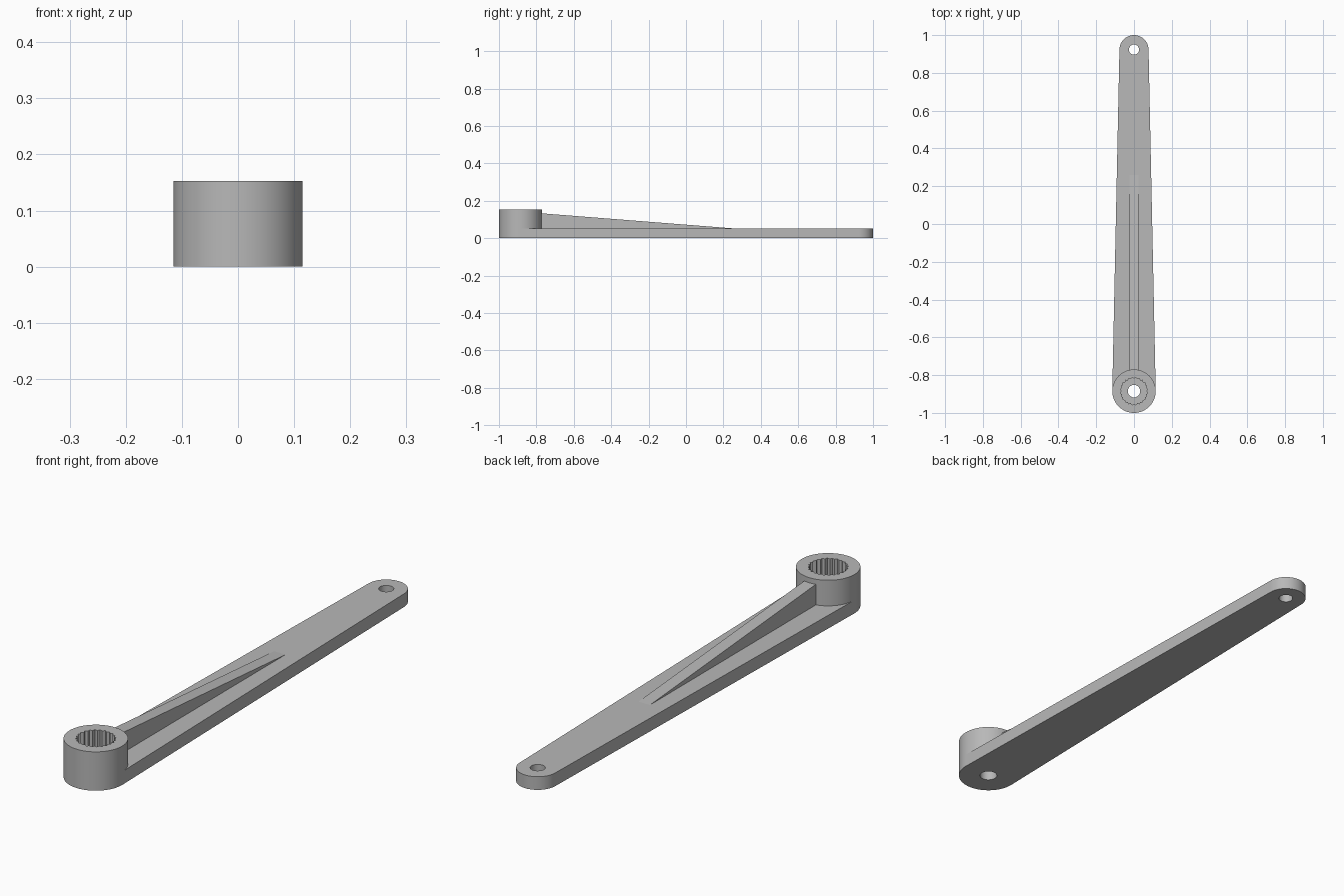
import bpy
import bmesh
from math import sin, cos, pi, asin, radians

if "Cube" in bpy.data.objects:
    bpy.data.objects.remove(bpy.data.objects["Cube"], do_unlink=True)

HUB_Y, HUB_R = -0.885, 0.115
TIP_Y, TIP_R = 0.923, 0.077
PLATE_TOP, HUB_TOP = 0.052, 0.153

grey = bpy.data.materials.new("light_grey_plastic")
grey.use_nodes = True
colour = (0.48, 0.48, 0.48, 1)
grey.diffuse_color = colour
grey.node_tree.nodes["Principled BSDF"].inputs["Base Color"].default_value = colour


def arc(y, r, start, end, steps):
    """Points along an arc centred on the arm's axis."""
    angles = [start + (end - start) * i / steps for i in range(steps + 1)]
    return [(r * cos(a), y + r * sin(a)) for a in angles]


def circle(y, r, steps=48):
    return arc(y, r, 0, 2 * pi, steps)[:-1]


def finish(name, bm):
    bmesh.ops.recalc_face_normals(bm, faces=bm.faces[:])
    mesh = bpy.data.meshes.new(name)
    bm.to_mesh(mesh)
    bm.free()
    mesh.materials.append(grey)
    obj = bpy.data.objects.new(name, mesh)
    bpy.context.collection.objects.link(obj)
    bpy.ops.object.select_all(action="DESELECT")
    obj.select_set(True)
    bpy.context.view_layer.objects.active = obj
    bpy.ops.object.shade_smooth_by_angle(angle=radians(30))
    return obj


def prism(name, loops, z0, z1):
    """Upright solid from an outer loop followed by hole loops."""
    bm = bmesh.new()
    caps = ([], [])
    for loop in loops:
        n = len(loop)
        rings = [[bm.verts.new((x, y, z)) for x, y in loop] for z in (z0, z1)]
        for ring, edges in zip(rings, caps):
            edges += [bm.edges.new((ring[i], ring[(i + 1) % n])) for i in range(n)]
        low, high = rings
        for i in range(n):
            j = (i + 1) % n
            bm.faces.new((low[i], low[j], high[j], high[i]))
    for edges in caps:
        bmesh.ops.triangle_fill(bm, edges=edges, use_beauty=True)
    return finish(name, bm)


# Tapered arm plate: two end arcs joined by their tangents, with a hole at each end
lean = asin((HUB_R - TIP_R) / (TIP_Y - HUB_Y))
outline = arc(TIP_Y, TIP_R, lean, pi - lean, 32)
outline += arc(HUB_Y, HUB_R, pi - lean, 2 * pi + lean, 32)
prism("arm_plate", [outline, circle(TIP_Y, 0.027), circle(HUB_Y, 0.033)], 0, PLATE_TOP)

# Round hub with a toothed socket
TEETH = 24
socket = []
for i in range(TEETH * 2):
    r = 0.073 if i % 2 else 0.066
    a = pi * i / TEETH
    socket.append((r * cos(a), HUB_Y + r * sin(a)))
prism("splined_hub", [circle(HUB_Y, HUB_R, 64), socket], PLATE_TOP, HUB_TOP)

# Sloping wedge rib running from the hub down to the plate
bm = bmesh.new()
start = HUB_Y + HUB_R - 0.015
side = [(start, PLATE_TOP), (start, 0.134), (0.26, PLATE_TOP)]
wedge = bm.faces.new([bm.verts.new((-0.025, y, z)) for y, z in side])
moved = bmesh.ops.extrude_face_region(bm, geom=[wedge], use_keep_orig=True)
bmesh.ops.translate(bm, vec=(0.05, 0, 0),
                    verts=[g for g in moved["geom"] if isinstance(g, bmesh.types.BMVert)])
finish("stiffening_rib", bm)
